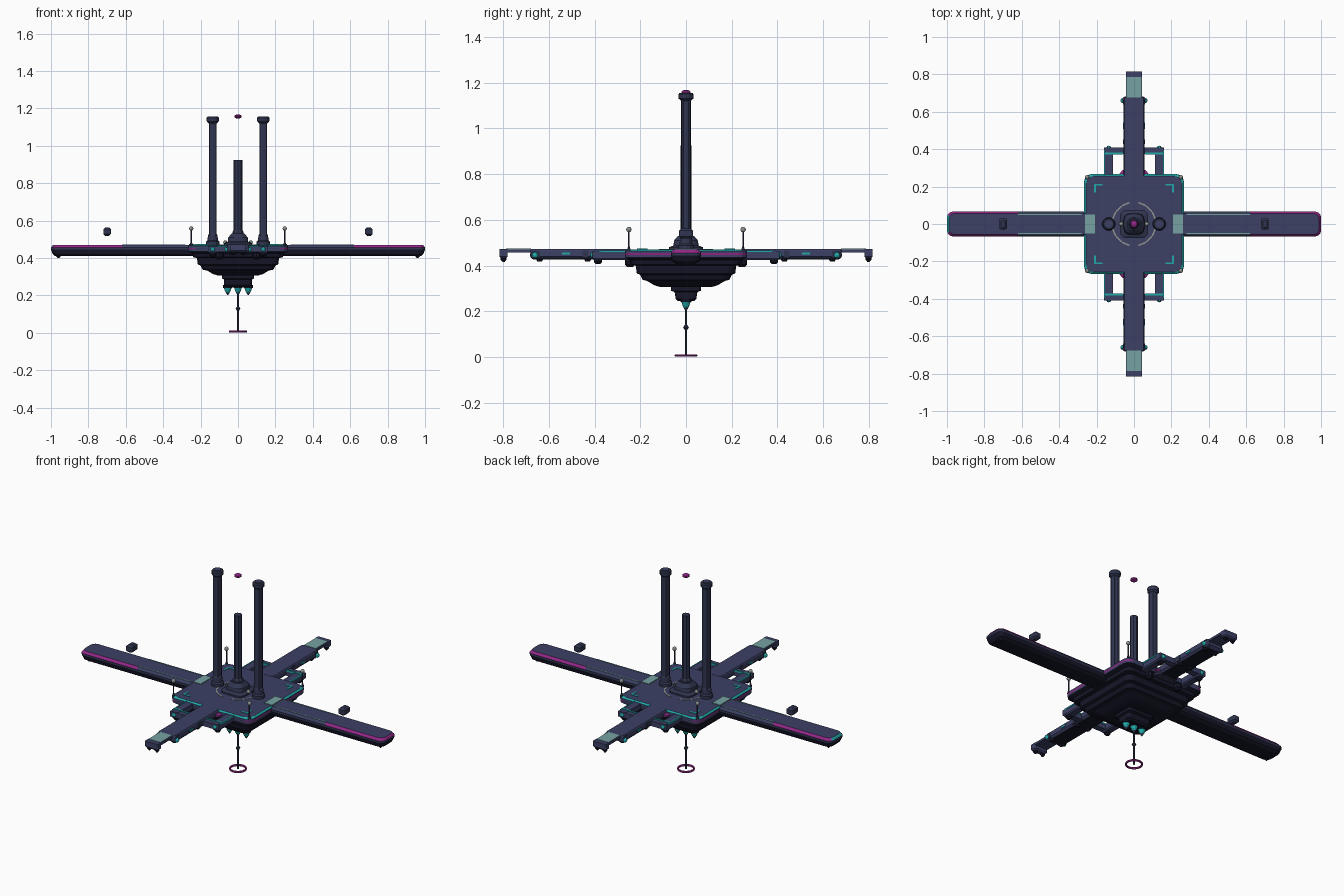
import bpy, bmesh, math
from mathutils import Matrix, Vector

cube = bpy.data.objects.get("Cube")
if cube:
    bpy.data.objects.remove(cube, do_unlink=True)


def material(name, r, g, b):
    m = bpy.data.materials.new(name)
    m.use_nodes = True
    m.diffuse_color = (r, g, b, 1)
    m.node_tree.nodes["Principled BSDF"].inputs["Base Color"].default_value = (r, g, b, 1)
    return m


NAVY = material("navy hull", .045, .052, .13)
SLATE = material("slate structure", .03, .036, .08)
DARK = material("dark underside", .008, .008, .022)
TEAL = material("teal light", .015, .4, .4)
PALE = material("pale teal panel", .18, .36, .36)
PINK = material("magenta trim", .3, .02, .25)
GREY = material("grey metal", .27, .3, .28)
SIGNS = (-1, 1)


def finish(bm, name, *mats):
    bmesh.ops.recalc_face_normals(bm, faces=bm.faces)
    me = bpy.data.meshes.new(name)
    bm.to_mesh(me)
    bm.free()
    for m in mats:
        me.materials.append(m)
    ob = bpy.data.objects.new(name, me)
    bpy.context.collection.objects.link(ob)
    return ob


def skin(rings):
    """Close a stack of equal point rings into a solid."""
    bm = bmesh.new()
    loops = [[bm.verts.new(p) for p in ring] for ring in rings]
    n = len(loops[0])
    for a, b in zip(loops, loops[1:]):
        for i in range(n):
            bm.faces.new((a[i], a[(i + 1) % n], b[(i + 1) % n], b[i]))
    bm.faces.new(loops[0])
    bm.faces.new(loops[-1])
    bmesh.ops.recalc_face_normals(bm, faces=bm.faces)
    return bm


def rounded_ring(hx, hy, z, radius, steps=3):
    pts = []
    for q, (sx, sy) in enumerate(((1, 1), (-1, 1), (-1, -1), (1, -1))):
        for k in range(steps + 1):
            a = math.pi / 2 * (q + k / steps)
            pts.append((sx * (hx - radius) + radius * math.cos(a),
                        sy * (hy - radius) + radius * math.sin(a), z))
    return pts


def rounded_stack(sections, radius):
    return skin([rounded_ring(hx, hy, z, radius) for hx, hy, z in sections])


def loft(name, sections, radius, mat, at=(0, 0)):
    bm = rounded_stack(sections, radius)
    bmesh.ops.translate(bm, vec=(at[0], at[1], 0), verts=bm.verts)
    return finish(bm, name, mat)


def box(name, x, y, z, mat, turn=0):
    """Box from its x, y and z ranges, optionally turned about the z axis."""
    lo, hi = Vector((x[0], y[0], z[0])), Vector((x[1], y[1], z[1]))
    bm = bmesh.new()
    bmesh.ops.create_cube(bm, size=1)
    for v in bm.verts:
        v.co = Vector(a * b for a, b in zip(v.co, hi - lo)) + (lo + hi) / 2
    bm.transform(Matrix.Rotation(turn, 4, 'Z'))
    return finish(bm, name, mat)


def mid(c, h):
    return (c - h, c + h)


def lathe(name, profile, at, mat, sides=12):
    rings = [[(at[0] + r * math.cos(math.tau * i / sides),
               at[1] + r * math.sin(math.tau * i / sides), z)
              for i in range(sides)] for r, z in profile]
    return finish(skin(rings), name, mat)


def ball(name, at, r, mat, flat=1):
    bm = bmesh.new()
    bmesh.ops.create_uvsphere(bm, u_segments=10, v_segments=6, radius=r)
    bmesh.ops.scale(bm, vec=(1, 1, flat), verts=bm.verts)
    bmesh.ops.translate(bm, vec=at, verts=bm.verts)
    return finish(bm, name, mat)


# Long wing: dark below, coloured bevel around the outer top edge
bm = rounded_stack(((.98, .045, .41), (.99, .06, .42), (1, .066, .445), (1, .066, .456),
                    (.99, .056, .47)), .03)
for x in (-.62, .62):
    bmesh.ops.bisect_plane(bm, geom=bm.verts[:] + bm.edges[:] + bm.faces[:],
                           plane_co=(x, 0, 0), plane_no=(1, 0, 0))
for f in bm.faces:
    c = f.calc_center_median()
    if c.z < .445:
        f.material_index = 1
    elif c.z < .455:
        f.material_index = 2
    elif c.z < .469 and abs(c.x) > .62:
        f.material_index = 4 if c.x < -.99 else 3
finish(bm, "wing", NAVY, DARK, SLATE, PINK, TEAL)
for sx in SIGNS:
    for sy in SIGNS:
        box("wing_line", mid(sx * .45, .17), mid(sy * .052, .003), (.466, .472), PALE)
        lathe("wing_tip_pod", ((.004, .4), (.014, .412), (.014, .43)), (sx * .96, sy * .03), DARK, 8)
    box("wing_root_panel", mid(sx * .235, .026), mid(0, .052), (.466, .475), PALE)
    # Pod hovering over the wing
    loft("hover_pod", ((.011, .02, .519), (.02, .03, .528), (.02, .03, .554), (.011, .02, .563)),
         .008, SLATE, (sx * .7, 0))

# Square deck: teal top bevel, magenta band on the left and right sides
bm = rounded_stack(((.245, .245, .425), (.266, .266, .435), (.266, .266, .447), (.267, .267, .455),
                    (.266, .266, .464), (.256, .256, .471)), .04)
for f in bm.faces:
    c = f.calc_center_median()
    if c.z < .432:
        f.material_index = 1
    elif .447 < c.z < .455 and abs(c.x) > .235:
        f.material_index = 2
    elif .464 < c.z < .47:
        f.material_index = 3
finish(bm, "deck", NAVY, DARK, PINK, TEAL)
for s in SIGNS:
    for t in SIGNS:
        box("corner_mark_x", mid(s * .19, .022), mid(t * .21, .005), (.468, .474), TEAL)
        box("corner_mark_y", mid(s * .209, .005), mid(t * .19, .022), (.468, .474), TEAL)
        # Corner antenna
        lathe("antenna_rod", ((.01, .465), (.004, .485), (.004, .555)), (s * .25, t * .25), SLATE, 6)
        ball("antenna_bead", (s * .25, t * .25, .558), .012, GREY)
        lathe("deck_thruster", ((.012, .393), (.022, .405), (.022, .43)), (s * .1, t * .245), DARK, 8)
# Four arcs of pale dashes around the towers
for i in range(16):
    if i % 4:
        box("deck_ring_dash", mid(.115, .004), mid(0, .022), (.468, .473), GREY, math.tau * i / 16)

# Stepped hull hanging under the deck
loft("lower_hull", ((.11, .115, .307), (.135, .14, .315), (.165, .17, .333), (.19, .19, .338),
                    (.2, .2, .36), (.215, .215, .366), (.22, .22, .4), (.24, .24, .405),
                    (.245, .245, .43)), .035, DARK)
loft("keel", ((.06, .035, .245), (.075, .045, .255), (.075, .05, .285), (.085, .065, .29),
              (.085, .065, .31)), .015, DARK)
for x in (-.055, 0, .055):
    lathe("keel_cone_tip", ((.003, .203), (.011, .216)), (x, 0), SLATE, 10)
    lathe("keel_cone", ((.011, .216), (.015, .223), (.022, .245)), (x, 0), TEAL, 10)
    lathe("keel_collar", ((.025, .24), (.025, .255)), (x, 0), DARK, 10)

# Probe with its ring
lathe("probe_rod", ((.005, .005), (.005, .245)), (0, 0), SLATE, 6)
lathe("probe_bead", ((.003, .115), (.013, .13), (.003, .145)), (0, 0), SLATE, 8)
bpy.ops.mesh.primitive_torus_add(major_radius=.044, minor_radius=.006, major_segments=24,
                                 minor_segments=6, location=(0, 0, .007))
ring = bpy.context.object
ring.name = "probe_ring"
ring.data.materials.append(PINK)

# Centre column on a stepped base
loft("column_base", ((.075, .075, .465), (.075, .075, .48), (.055, .055, .488), (.052, .052, .51),
                     (.035, .035, .53)), .03, SLATE)
lathe("centre_column", ((.03, .52), (.03, .54), (.023, .55), (.023, .925)), (0, 0), SLATE, 8)
ball("beacon", (0, 0, 1.157), .021, PINK, .55)

# Twin towers with ribs, base and cap
for s in SIGNS:
    at = (s * .135, 0)
    lathe("tower", ((.036, .465), (.036, .488), (.028, .495), (.026, .52), (.021, .53), (.021, 1.12),
                    (.032, 1.13), (.033, 1.15), (.028, 1.156)), at, SLATE, 12)
    lathe("tower_cap_centre", ((.018, 1.15), (.018, 1.158)), at, NAVY, 12)
    for k in range(4):
        a = math.pi / 4 + k * math.pi / 2
        lathe("tower_rib", ((.006, .5), (.006, 1.13)),
              (at[0] + .019 * math.cos(a), .019 * math.sin(a)), SLATE, 6)
    ball("base_knob", (s * .068, 0, .482), .012, GREY)

# Docking arms to the front and back
for t in SIGNS:
    loft("arm", ((.045, .2, .43), (.056, .215, .44), (.056, .215, .465), (.052, .213, .472)), .012,
         NAVY, (0, t * .465))
    box("arm_underside", (-.044, .044), mid(t * .465, .19), (.427, .432), DARK)
    box("arm_tip", (-.043, .043), mid(t * .735, .08), (.457, .47), NAVY)
    box("arm_tip_panel", (-.039, .039), mid(t * .732, .055), (.466, .474), PALE)
    loft("arm_end_block", ((.036, .012, .432), (.043, .018, .44), (.043, .018, .472)), .006,
         NAVY, (0, t * .798))
    # Round trimmed platform under the deck edge
    lathe("side_disc", ((.08, .425), (.09, .435), (.09, .443)), (0, t * .215), SLATE, 24)
    lathe("side_disc_trim", ((.095, .443), (.095, .45), (.086, .456)), (0, t * .215), PINK, 24)
    box("frame_crossbar", (-.16, .16), mid(t * .392, .018), (.432, .463), NAVY)
    for s in SIGNS:
        loft("frame_rail", ((.018, .08, .425), (.023, .085, .432), (.023, .085, .465)), .008,
             NAVY, (s * .135, t * .325))
        box("crossbar_light", mid(s * .108, .05), mid(t * .376, .005), (.459, .468), TEAL)
        box("rail_light", mid(s * .157, .003), mid(t * .325, .07), (.459, .467), TEAL)
        ball("rail_lamp", (s * .135, t * .406, .446), .013, TEAL)
        lathe("rail_thruster", ((.01, .408), (.018, .416), (.018, .43)), (s * .135, t * .385), DARK, 8)
        # Arm thrusters, lamps and light strips
        ball("arm_end_bulb", (s * .043, t * .662, .447), .021, SLATE)
        ball("arm_lamp", (s * .06, t * .66, .445), .013, TEAL)
        box("arm_light", mid(s * .057, .003), mid(t * .525, .018), (.449, .458), TEAL)
        for y in (.43, .64):
            lathe("arm_thruster", ((.01, .418), (.015, .426), (.015, .44)), (s * .035, t * y), DARK, 8)
        for y in (.44, .65):
            box("arm_clamp", mid(s * .056, .003), mid(t * y, .012), (.434, .466), SLATE)
        lathe("tip_thruster", ((.004, .415), (.014, .428), (.014, .44)), (s * .025, t * .798), DARK, 8)
